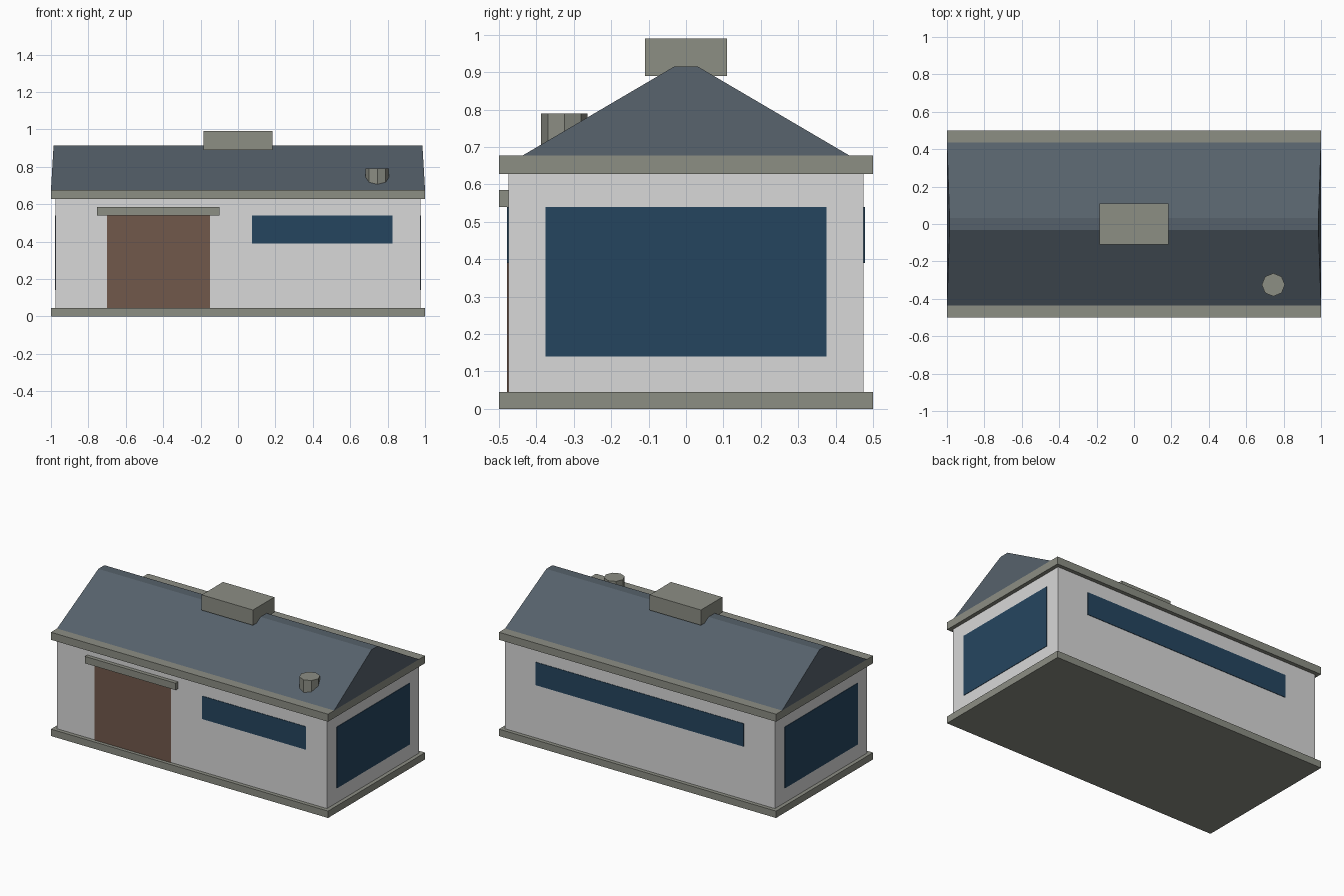
import bpy
import bmesh

cube = bpy.data.objects.get("Cube")
if cube:
    bpy.data.objects.remove(cube, do_unlink=True)


def srgb(r, g, b):
    return tuple(((c / 255 + 0.055) / 1.055) ** 2.4 for c in (r, g, b)) + (1.0,)


def material(name, colour):
    mat = bpy.data.materials.new(name)
    mat.use_nodes = True
    mat.diffuse_color = colour
    mat.node_tree.nodes["Principled BSDF"].inputs["Base Color"].default_value = colour
    return mat


wall_grey = material("wall light grey", srgb(216, 216, 216))
trim_grey = material("trim warm grey", srgb(140, 142, 132))
roof_slate = material("roof slate", srgb(86, 97, 107))
glass_blue = material("window dark blue", srgb(37, 69, 95))
door_brown = material("door brown", srgb(113, 88, 75))


def finish(name, bm, mat):
    bmesh.ops.recalc_face_normals(bm, faces=bm.faces[:])
    mesh = bpy.data.meshes.new(name)
    bm.to_mesh(mesh)
    bm.free()
    mesh.materials.append(mat)
    obj = bpy.data.objects.new(name, mesh)
    bpy.context.collection.objects.link(obj)
    return obj


def box(name, x, y, z, mat):
    """Box from (min, max) pairs on each axis."""
    bm = bmesh.new()
    bmesh.ops.create_cube(bm, size=1)
    for v in bm.verts:
        v.co = [a + (b - a) * (c + 0.5) for (a, b), c in zip((x, y, z), v.co)]
    return finish(name, bm, mat)


# Body: base slab, walls and eaves slab
WX, WY, PLATE = 0.975, 0.475, 0.003
box("base_slab", (-1, 1), (-0.5, 0.5), (0, 0.045), trim_grey)
box("walls", (-WX, WX), (-WY, WY), (0.045, 0.63), wall_grey)
box("eaves_slab", (-1, 1), (-0.5, 0.5), (0.628, 0.677), trim_grey)

# Roof: tapered block with a narrow flat ridge
roof = box("roof", (-1, 1), (-0.437, 0.437), (0.677, 0.915), roof_slate)
for v in roof.data.vertices:
    if v.co.z > 0.8:
        v.co.x *= 0.986
        v.co.y *= 0.072

# Ridge housing and round flue
box("ridge_housing", (-0.185, 0.185), (-0.11, 0.11), (0.89, 0.99), trim_grey)
bm = bmesh.new()
bmesh.ops.create_cone(bm, cap_ends=True, segments=8, radius1=0.062,
                      radius2=0.062, depth=0.13)
flue = finish("flue", bm, trim_grey)
flue.location = (0.745, -0.325, 0.725)

# Front: door, lintel and window
box("door", (-0.7, -0.15), (-WY - PLATE, -WY), (0.045, 0.54), door_brown)
box("door_lintel", (-0.755, -0.1), (-0.5, -WY), (0.54, 0.585), trim_grey)
box("front_window", (0.075, 0.825), (-WY - PLATE, -WY), (0.39, 0.54), glass_blue)

# Back and end windows
box("back_window", (-0.75, 0.75), (WY, WY + PLATE), (0.39, 0.54), glass_blue)
for side, name in ((1, "left"), (-1, "right")):
    ends = sorted((side * WX, side * (WX + PLATE)))
    box(name + "_window", ends, (-0.375, 0.375), (0.14, 0.54), glass_blue)
